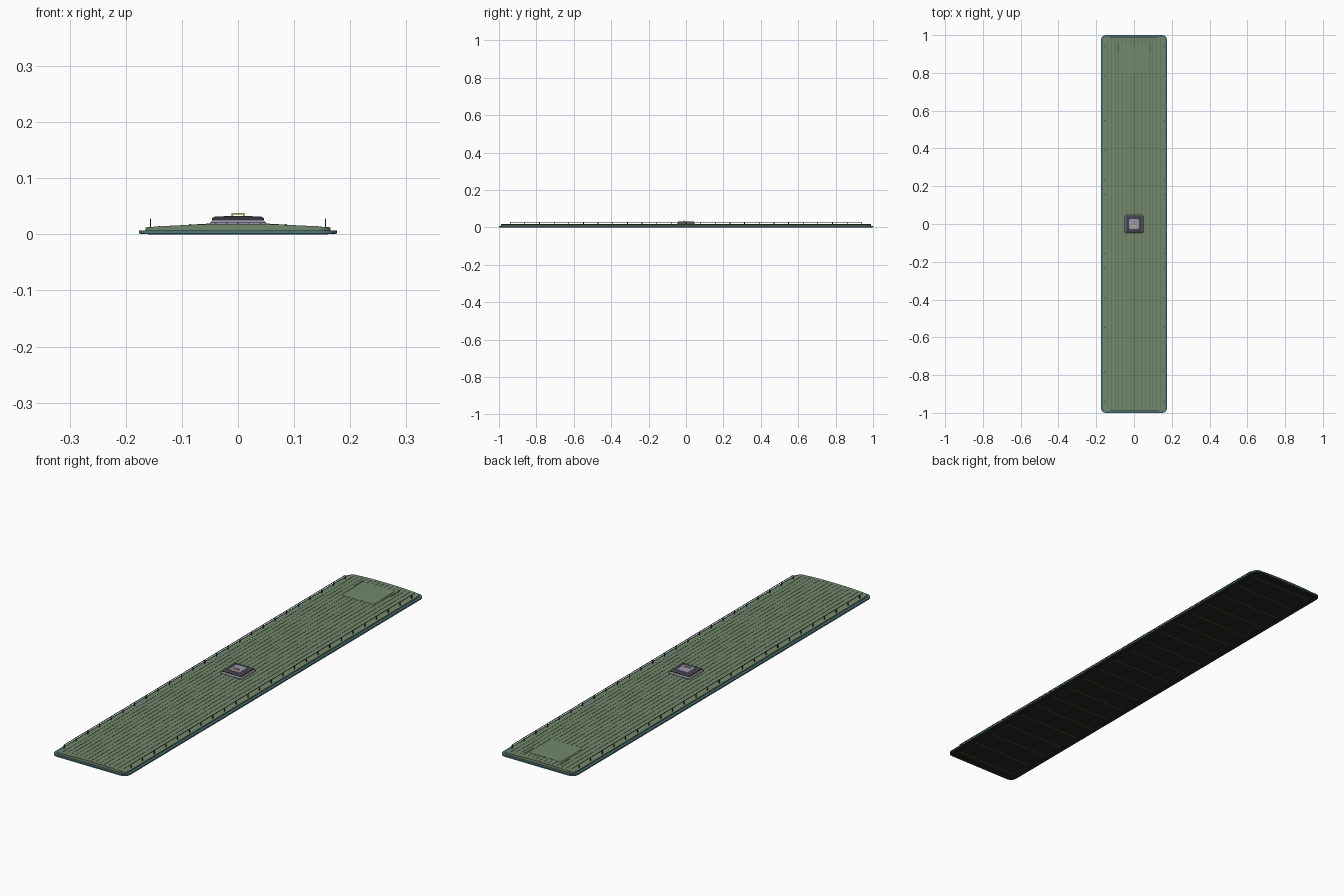
import bpy, bmesh
from math import sin, cos, pi, sqrt

if "Cube" in bpy.data.objects:
    bpy.data.objects.remove(bpy.data.objects["Cube"])


def mat(name, rgb):
    m = bpy.data.materials.new(name)
    m.diffuse_color = (*rgb, 1)
    m.use_nodes = True
    m.node_tree.nodes["Principled BSDF"].inputs["Base Color"].default_value = m.diffuse_color
    return m


GREEN = mat("green", (0.17, 0.25, 0.15))
DARKGREEN = mat("dark_green", (0.10, 0.16, 0.09))
TEAL = mat("teal", (0.07, 0.18, 0.2))
DARK = mat("charcoal", (0.02, 0.02, 0.02))
IRON = mat("iron", (0.06, 0.06, 0.08))
LILAC = mat("grey_lilac", (0.33, 0.31, 0.4))
YELLOW = mat("yellow", (0.75, 0.65, 0.12))
ORANGE = mat("orange", (0.3, 0.12, 0.02))


def finish(name, bm, m):
    bmesh.ops.recalc_face_normals(bm, faces=bm.faces)
    me = bpy.data.meshes.new(name)
    bm.to_mesh(me)
    bm.free()
    me.materials.append(m)
    ob = bpy.data.objects.new(name, me)
    bpy.context.collection.objects.link(ob)
    return ob


def add_box(bm, x0, x1, y0, y1, z0, z1):
    vs = bmesh.ops.create_cube(bm, size=1)["verts"]
    for v in vs:
        v.co = ((x0 + x1) / 2 + v.co.x * (x1 - x0),
                (y0 + y1) / 2 + v.co.y * (y1 - y0),
                (z0 + z1) / 2 + v.co.z * (z1 - z0))


def boxes(name, items, m):
    bm = bmesh.new()
    for b in items:
        add_box(bm, *b)
    return finish(name, bm, m)


def outline(hx, hy, r, n=6):
    pts = []
    for k, (sx, sy) in enumerate([(1, 1), (-1, 1), (-1, -1), (1, -1)]):
        for i in range(n + 1):
            a = (k + i / n) * pi / 2
            pts.append((sx * (hx - r) + r * cos(a), sy * (hy - r) + r * sin(a)))
    return pts


def stack(name, layers, m):
    """Loft of rounded rectangles given as (half_x, half_y, radius, z)."""
    bm = bmesh.new()
    rings = [[bm.verts.new((x, y, z)) for x, y in outline(hx, hy, r)] for hx, hy, r, z in layers]
    for a, b in zip(rings, rings[1:]):
        for i in range(len(a)):
            j = (i + 1) % len(a)
            bm.faces.new((a[i], a[j], b[j], b[i]))
    bm.faces.new(rings[0])
    bm.faces.new(rings[-1])
    return finish(name, bm, m)


def roof_z(x):
    return 0.0125 + 0.0062 * (1 - (x / 0.165) ** 2)


# Edge slab and dark underside
stack("edge_trim", [(0.176, 1.0, 0.028, 0.0012), (0.176, 1.0, 0.028, 0.007)], TEAL)
stack("underside_panel", [(0.174, 0.998, 0.026, 0.0006), (0.174, 0.998, 0.026, 0.002)], DARK)
boxes("underside_border", [(s * 0.158 - 0.002, s * 0.158 + 0.002, -0.98, 0.98, 0, 0.001) for s in (-1, 1)]
      + [(-0.156, 0.156, s * 0.978 - 0.002, s * 0.978 + 0.002, 0, 0.001) for s in (-1, 1)], DARK)
boxes("underside_ribs", [(-0.145, 0.145, y - 0.002, y + 0.002, 0, 0.001)
                         for y in [-0.95 + 0.1 * i for i in range(20)]], ORANGE)

# Cambered roof skin with rounded corners
bm = bmesh.new()
HX, HY, R, N = 0.165, 0.99, 0.022, 32
cols = []
for i in range(N + 1):
    x = -HX * cos(pi * i / N)
    over = max(0, abs(x) - (HX - R))
    ye = HY - R + sqrt(max(0, R * R - over * over))
    cols.append([bm.verts.new(p) for p in ((x, -ye, 0.006), (x, -ye, roof_z(x)),
                                           (x, ye, roof_z(x)), (x, ye, 0.006))])
for a, b in zip(cols, cols[1:]):
    for k in range(4):
        j = (k + 1) % 4
        bm.faces.new((a[k], b[k], b[j], a[j]))
bm.faces.new(cols[0])
bm.faces.new(cols[-1])
finish("roof_skin", bm, GREEN)

# Lengthwise seams
boxes("roof_seams", [(x - 0.0015, x + 0.0015, -0.98, 0.98, roof_z(x) - 0.002, roof_z(x) + 0.0007)
                     for x in [0.02 * i for i in range(-7, 8)]], DARKGREEN)

# End drip strips
boxes("end_strips", [(-0.145, 0.145, s * 0.985 - 0.0015, s * 0.985 + 0.0015, 0.011, 0.0135)
                     for s in (-1, 1)], DARKGREEN)

# Service panel near the rear, following the camber
bm = bmesh.new()
cols = []
for i in range(9):
    x = -0.073 + 0.146 * i / 8
    z = roof_z(x)
    cols.append([bm.verts.new(p) for p in ((x, 0.8, z - 0.002), (x, 0.8, z + 0.001),
                                           (x, 0.945, z + 0.001), (x, 0.945, z - 0.002))])
for a, b in zip(cols, cols[1:]):
    for k in range(4):
        j = (k + 1) % 4
        bm.faces.new((a[k], b[k], b[j], a[j]))
bm.faces.new(cols[0])
bm.faces.new(cols[-1])
finish("service_panel", bm, GREEN)
boxes("panel_hinges", [(s * 0.085 - 0.002, s * 0.085 + 0.002, 0.9, 0.96, 0.015, 0.0185)
                       for s in (-1, 1)], DARKGREEN)

# Side rails on posts
RX = 0.156
rails, posts = [], []
for s in (-1, 1):
    rails.append((s * RX - 0.001, s * RX + 0.001, -0.942, 0.942, 0.0265, 0.0285))
    for i in range(25):
        y = -0.94 + 1.88 * i / 24
        posts.append((s * RX - 0.0012, s * RX + 0.0012, y - 0.002, y + 0.002, 0.011, 0.028))
boxes("side_rails", rails, IRON)
boxes("rail_posts", posts, IRON)

# Roof hatch: sloped base, dark lid, inset pane, handle
stack("hatch_base", [(0.05, 0.048, 0.003, 0.016), (0.05, 0.048, 0.003, 0.021),
                     (0.044, 0.042, 0.003, 0.027)], LILAC)
stack("hatch_lid", [(0.046, 0.044, 0.003, 0.026), (0.046, 0.044, 0.003, 0.029),
                    (0.042, 0.04, 0.003, 0.0315)], IRON)
stack("hatch_pane", [(0.027, 0.027, 0.003, 0.03), (0.026, 0.026, 0.003, 0.0325)], LILAC)
boxes("hatch_handle", [(-0.012, -0.009, -0.013, -0.008, 0.032, 0.037),
                       (0.009, 0.012, -0.013, -0.008, 0.032, 0.037),
                       (-0.012, 0.012, -0.013, -0.008, 0.0355, 0.038)], YELLOW)
